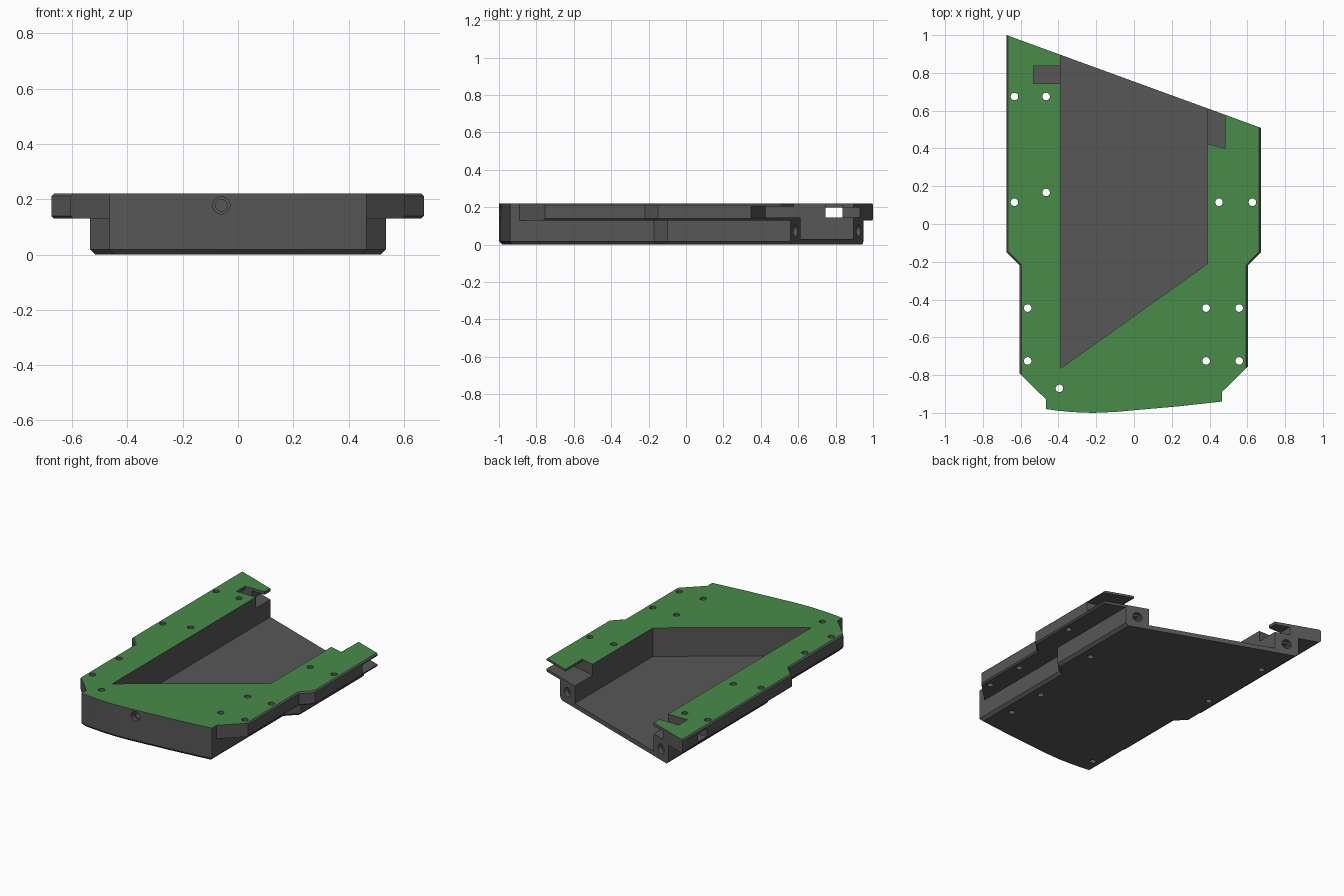
import bpy, bmesh, math
from mathutils import Matrix, Vector

if "Cube" in bpy.data.objects:
    bpy.data.objects.remove(bpy.data.objects["Cube"])


def material(name, rgb):
    m = bpy.data.materials.new(name)
    m.diffuse_color = (*rgb, 1)
    m.use_nodes = True
    m.node_tree.nodes["Principled BSDF"].inputs["Base Color"].default_value = m.diffuse_color
    return m


grey = material("dark grey", (0.095, 0.095, 0.095))
green = material("board green", (0.065, 0.26, 0.065))


def prism(name, outline, z0, z1, chamfer=0, pick=None):
    """Extrude an outline from z0 to z1, chamfering the edges chosen by pick."""
    bm = bmesh.new()
    base = bm.faces.new([bm.verts.new((x, y, z0)) for x, y in outline])
    ext = bmesh.ops.extrude_face_region(bm, geom=[base])["geom"]
    for v in ext:
        if isinstance(v, bmesh.types.BMVert):
            v.co.z = z1
    bmesh.ops.recalc_face_normals(bm, faces=bm.faces)
    if chamfer:
        edges = [e for e in bm.edges if pick(e)]
        bmesh.ops.bevel(bm, geom=edges, offset=chamfer, segments=1, affect='EDGES')
    return finish(name, bm)


def cylinder(name, centre, radius, depth, axis):
    bm = bmesh.new()
    rot = Vector((0, 0, 1)).rotation_difference(Vector(axis)).to_matrix().to_4x4()
    bmesh.ops.create_cone(bm, cap_ends=True, segments=24, radius1=radius, radius2=radius,
                          depth=depth, matrix=Matrix.Translation(centre) @ rot)
    return finish(name, bm)


def finish(name, bm):
    me = bpy.data.meshes.new(name)
    bm.to_mesh(me)
    bm.free()
    ob = bpy.data.objects.new(name, me)
    bpy.context.collection.objects.link(ob)
    return ob


def combine(target, tool, operation='DIFFERENCE'):
    mod = target.modifiers.new("cut", 'BOOLEAN')
    mod.operation, mod.solver, mod.object = operation, 'EXACT', tool
    bpy.context.view_layer.objects.active = target
    bpy.ops.object.modifier_apply(modifier=mod.name)
    bpy.data.objects.remove(tool, do_unlink=True)


def box(x0, x1, y0, y1):
    return [(x0, y0), (x1, y0), (x1, y1), (x0, y1)]


def back(x):
    """Slanted rear edge."""
    return 0.754 - 0.3645 * x


TOP, LIP = 0.22, 0.13
arc = [(-0.465, -0.98), (-0.4, -0.989), (-0.32, -0.996), (-0.22, -1.0),
       (-0.1, -0.995), (0, -0.986), (0.23, -0.966), (0.465, -0.94)]

# Lower tray, with a chamfered bottom rim
lower = arc + [(0.465, -0.17), (0.535, -0.10), (0.535, back(0.535)),
               (-0.535, back(-0.535)), (-0.535, -0.10), (-0.465, -0.17)]


def bottom_rim(e):
    a, b = (v.co for v in e.verts)
    rear = min(a.y, b.y) > 0.5
    return max(a.z, b.z) < 0.001 and not rear


tray = prism("tray", lower, 0, TOP, 0.018, bottom_rim)

# Wide upper flange, with chamfered side edges
flange_outline = arc + [(0.465, -0.89), (0.603, -0.755), (0.603, -0.22), (0.672, -0.15),
                        (0.672, back(0.672)), (-0.675, 1.0), (-0.675, -0.15),
                        (-0.605, -0.22), (-0.605, -0.79), (-0.465, -0.93)]


def side_rim(e):
    a, b = (v.co for v in e.verts)
    flat = abs(a.z - b.z) < 0.001
    return flat and min(abs(a.x), abs(b.x)) > 0.55 and a.x * b.x > 0


flange = prism("flange", flange_outline, LIP, TOP, 0.009, side_rim)
combine(tray, flange, 'UNION')

# Central pocket, open to the rear
combine(tray, prism("pocket", [(-0.39, -0.765), (0.39, -0.21), (0.39, 1.3), (-0.39, 1.3)], 0.03, 0.4))

# Left cable notch, side channel and rear slot
combine(tray, prism("left_notch", box(-0.533, -0.36, 0.745, 0.837), 0.146, 0.4))
combine(tray, prism("left_channel", box(-0.8, -0.36, 0.745, 0.837), 0.146, 0.2))
combine(tray, prism("left_slot", box(-0.483, -0.36, 0.8, 1.3), 0.146, 0.2))

# Right cable notch and wide slot
combine(tray, prism("right_notch", [(0.37, 0.43), (0.483, 0.40), (0.483, 1.3), (0.37, 1.3)], 0.146, 0.4))
combine(tray, prism("right_slot", [(0.37, 0.43), (0.8, 0.313), (0.8, 1.3), (0.37, 1.3)], 0.146, 0.205))

# Vertical screw holes
holes = [(-0.633, 0.675), (-0.465, 0.675), (-0.633, 0.115), (-0.465, 0.167),
         (0.45, 0.115), (0.627, 0.115), (-0.563, -0.445), (-0.563, -0.725),
         (0.382, -0.445), (0.557, -0.445), (0.382, -0.725), (0.557, -0.725), (-0.395, -0.87)]
for x, y in holes:
    combine(tray, cylinder("screw_hole", (x, y, 0.1), 0.02, 0.6, (0, 0, 1)))

# Stepped sockets in the front face and in both rear wall ends
slant = (0.3425, 0.9395, 0)
for (x, y, z), axis in [((-0.06, -0.99, 0.178), (0, 1, 0)),
                        ((-0.463, back(-0.463), 0.075), slant),
                        ((0.463, back(0.463), 0.075), slant)]:
    combine(tray, cylinder("socket", (x, y, z), 0.031, 0.05, axis))
    combine(tray, cylinder("socket_bore", (x, y, z), 0.021, 0.2, axis))

# Green top surface, grey everywhere else
me = tray.data
me.materials.clear()
me.materials.append(grey)
me.materials.append(green)
for p in me.polygons:
    p.material_index = int(p.normal.z > 0.95 and p.center.z > TOP - 0.003)
    p.use_smooth = False
